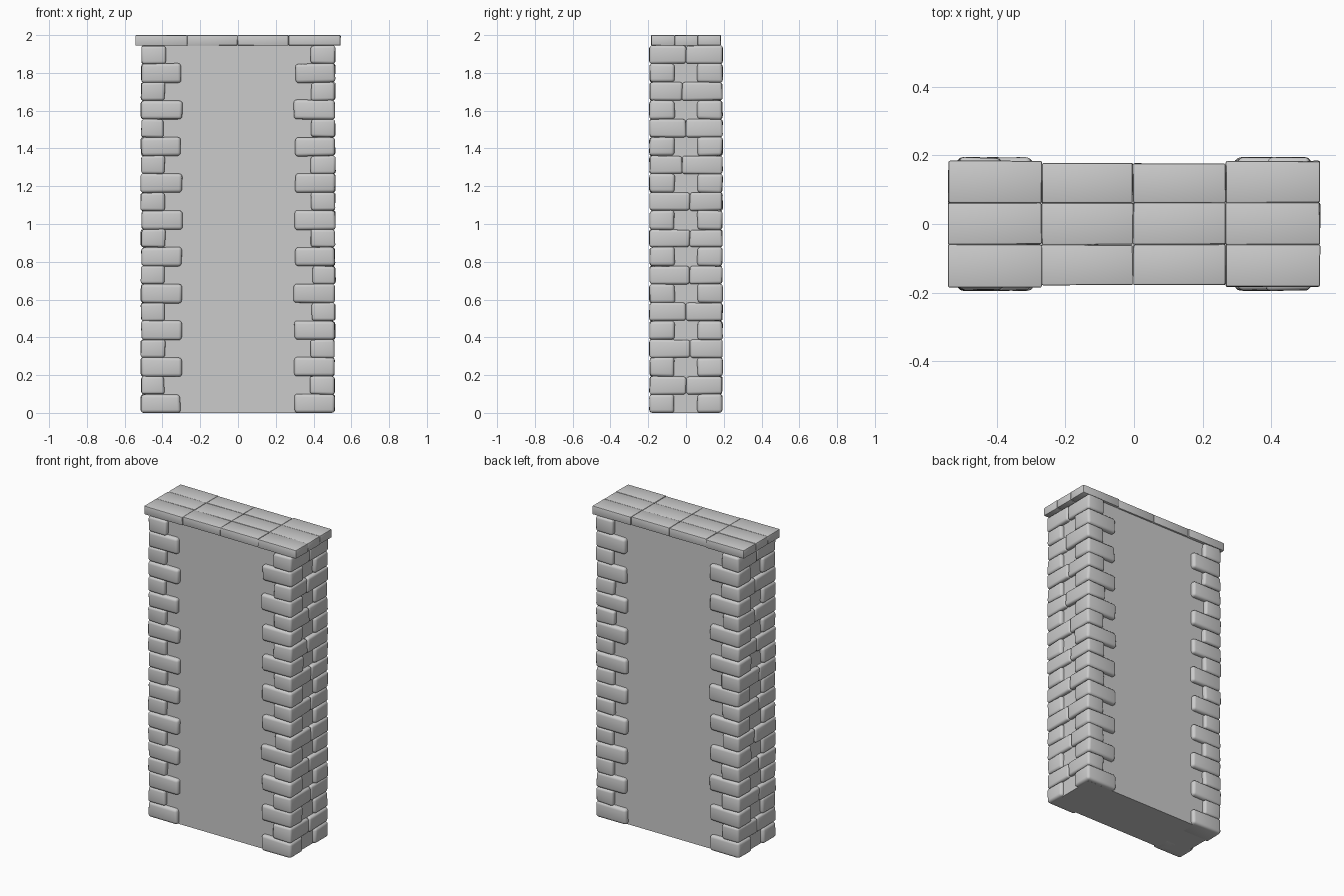
import bpy, bmesh, math, random
from mathutils import Vector

if "Cube" in bpy.data.objects:
    bpy.data.objects.remove(bpy.data.objects["Cube"])

random.seed(7)
ROWS = 20
CAP_Z = 1.945
PITCH = CAP_Z / ROWS


def add_stone(bm, lo, hi, bevel, jitter, segments=3):
    """Append one worn, rounded block spanning lo..hi to the mesh."""
    tmp = bmesh.new()
    bmesh.ops.create_cube(tmp, size=1)
    lo, hi = Vector(lo), Vector(hi)
    for v in tmp.verts:
        for i in range(3):
            v.co[i] = (lo[i] if v.co[i] < 0 else hi[i]) + random.uniform(-jitter, jitter)
        v.co.z = min(max(v.co.z, 0.0), 2.0)
    bmesh.ops.bevel(tmp, geom=tmp.edges[:], offset=bevel, segments=segments,
                    profile=0.5, affect='EDGES')
    me = bpy.data.meshes.new("tmp")
    tmp.to_mesh(me)
    tmp.free()
    bm.from_mesh(me)
    bpy.data.meshes.remove(me)


def finish(bm, name, angle=40):
    bmesh.ops.recalc_face_normals(bm, faces=bm.faces[:])
    me = bpy.data.meshes.new(name)
    bm.to_mesh(me)
    bm.free()
    ob = bpy.data.objects.new(name, me)
    bpy.context.collection.objects.link(ob)
    bpy.ops.object.select_all(action='DESELECT')
    ob.select_set(True)
    bpy.context.view_layer.objects.active = ob
    bpy.ops.object.shade_smooth_by_angle(angle=math.radians(angle))
    return ob


# Plain wall core
bm = bmesh.new()
bmesh.ops.create_cube(bm, size=1)
for v in bm.verts:
    v.co = (v.co.x * 0.98, v.co.y * 0.334, (v.co.z + 0.5) * (CAP_Z + 0.01))
finish(bm, "wall_core")

# Corner stones: alternating long and short courses on both ends
for sx, side in ((-1, "left"), (1, "right")):
    bm = bmesh.new()
    for row in range(ROWS):
        long_row = row % 2 == 0
        grow = 0.002 if long_row else -0.001
        z0, z1 = row * PITCH - grow, (row + 1) * PITCH + grow
        seam = random.choice((0.0, 0.02, -0.02))
        for sy in (-1, 1):
            inner_x = (0.30 if long_row else 0.388) + random.uniform(-0.006, 0.006)
            outer_x = 0.513 + random.uniform(-0.003, 0.003)
            inner_y = sy * 0.06 if long_row else seam
            xs = sorted((sx * inner_x, sx * outer_x))
            ys = sorted((inner_y, sy * 0.193))
            add_stone(bm, (xs[0], ys[0], z0), (xs[1], ys[1], z1),
                      0.017 if long_row else 0.014, 0.003)
    finish(bm, side + "_corner_stones")

# Capping slabs: four by three
bm = bmesh.new()
x_cuts = (-0.543, -0.27, -0.003, 0.268, 0.543)
for i in range(4):
    half = 0.184 if i in (0, 3) else 0.178
    y_cuts = (-half, -0.06, 0.062, half)
    for j in range(3):
        add_stone(bm, (x_cuts[i], y_cuts[j], CAP_Z), (x_cuts[i + 1], y_cuts[j + 1], 2.0),
                  0.005, 0.0015, 2)
finish(bm, "cap_slabs")
